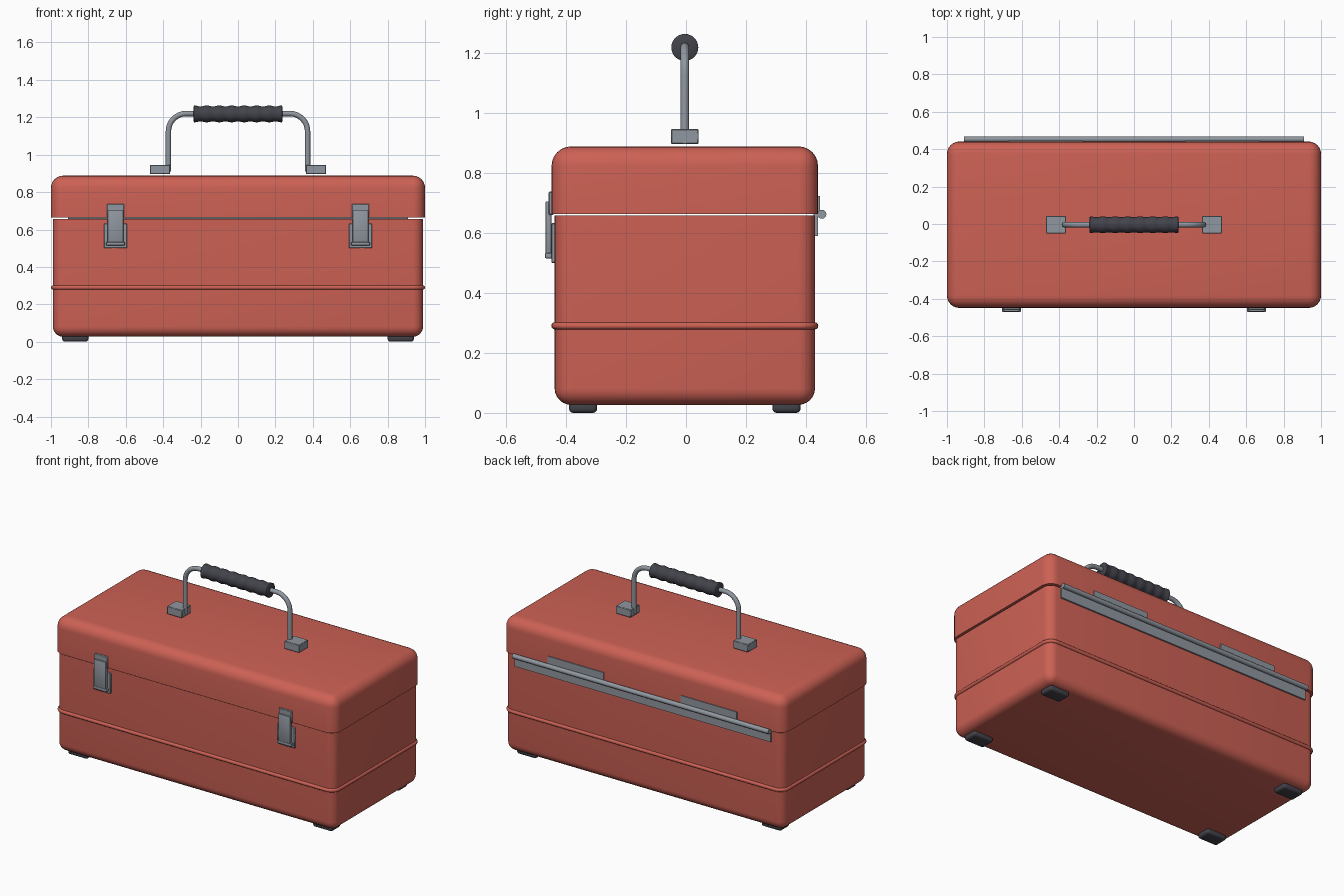
import bpy, bmesh, math
from mathutils import Vector

if "Cube" in bpy.data.objects:
    bpy.data.objects.remove(bpy.data.objects["Cube"])

YC = -0.004  # centre line of the case in y


def material(name, rgb):
    m = bpy.data.materials.new(name)
    m.diffuse_color = (*rgb, 1)
    m.use_nodes = True
    m.node_tree.nodes["Principled BSDF"].inputs["Base Color"].default_value = m.diffuse_color
    return m


RED = material("red paint", (0.61, 0.12, 0.09))
STEEL = material("grey steel", (0.28, 0.31, 0.35))
RUBBER = material("dark rubber", (0.055, 0.055, 0.07))


def finish(name, bm, mat, angle=40):
    bmesh.ops.recalc_face_normals(bm, faces=bm.faces)
    me = bpy.data.meshes.new(name)
    bm.to_mesh(me)
    bm.free()
    me.materials.append(mat)
    ob = bpy.data.objects.new(name, me)
    bpy.context.collection.objects.link(ob)
    bpy.ops.object.select_all(action='DESELECT')
    ob.select_set(True)
    bpy.context.view_layer.objects.active = ob
    bpy.ops.object.shade_smooth_by_angle(angle=math.radians(angle))
    return ob


def box(name, x, y, z, mat, r=0.0, seg=2, sharp=None):
    """Box from ranges; sharp='top'/'bottom' keeps that rim unrounded."""
    bm = bmesh.new()
    bmesh.ops.create_cube(bm, size=1)
    for v in bm.verts:
        v.co = Vector([a[0] + (c + 0.5) * (a[1] - a[0]) for a, c in zip((x, y, z), v.co)])
    if r:
        level = {'top': z[1], 'bottom': z[0]}.get(sharp)
        edges = [e for e in bm.edges
                 if level is None or not all(abs(v.co.z - level) < 1e-5 for v in e.verts)]
        bmesh.ops.bevel(bm, geom=edges, offset=r, segments=seg, profile=0.5, affect='EDGES')
    return finish(name, bm, mat)


def lathe_x(name, profile, y, z, mat, n=24):
    """Spin an (x, radius) profile about a line along x."""
    bm = bmesh.new()
    rings = [[bm.verts.new((px, y + r * math.cos(t * math.tau / n), z + r * math.sin(t * math.tau / n)))
              for t in range(n)] for px, r in profile]
    for a, b in zip(rings, rings[1:]):
        for i in range(n):
            bm.faces.new((a[i], a[(i + 1) % n], b[(i + 1) % n], b[i]))
    bm.faces.new(rings[0])
    bm.faces.new(rings[-1])
    return finish(name, bm, mat)


# Body and lid
box("body", (-0.99, 0.99), (YC - 0.434, YC + 0.434), (0.027, 0.657), RED, 0.055, 6, 'top')
box("lid", (-1, 1), (YC - 0.444, YC + 0.444), (0.663, 0.888), RED, 0.065, 6, 'bottom')

# Raised rib around the body: rounded outline, rounded edge
bm = bmesh.new()
levels = [(0.012 * math.sin(a), 0.012 * math.cos(a)) for a in
          [math.radians(d) for d in (-90, -60, -30, 0, 30, 60, 90)]]
rings = []
for dz, out in levels:
    ring = []
    for q in range(4):
        sx, sy = ((1, 1), (-1, 1), (-1, -1), (1, -1))[q]
        for k in range(7):
            a = math.radians(90 * q + 15 * k)
            r = 0.055 + out
            ring.append(bm.verts.new((sx * 0.933 + r * math.cos(a),
                                      YC + sy * 0.378 + r * math.sin(a), 0.29 + dz)))
    rings.append(ring)
for a, b in zip(rings, rings[1:]):
    for i in range(len(a)):
        j = (i + 1) % len(a)
        bm.faces.new((a[i], a[j], b[j], b[i]))
bm.faces.new(rings[0])
bm.faces.new(rings[-1])
finish("body_rib", bm, RED)

# Feet
for sx in (-1, 1):
    for sy in (-1, 1):
        cx, cy = sx * 0.87, YC + sy * 0.339
        box("foot", (cx - 0.07, cx + 0.07), (cy - 0.047, cy + 0.047), (0.0, 0.04), RUBBER, 0.014, 3)

# Latches on the front
for s in (-1, 1):
    c = s * 0.655
    box("latch_base", (c - 0.061, c + 0.061), (-0.449, -0.43), (0.5, 0.632), STEEL, 0.003, 1)
    box("latch_lever", (c - 0.042, c + 0.042), (-0.468, -0.448), (0.53, 0.705), STEEL, 0.004)
    box("latch_lip", (c - 0.05, c + 0.05), (-0.47, -0.445), (0.515, 0.533), STEEL, 0.004)
    box("latch_hook", (c - 0.046, c + 0.046), (-0.458, -0.44), (0.66, 0.737), STEEL, 0.003, 1)

# Hinge along the back
lathe_x("hinge_rod", [(-0.91, 0.015), (0.91, 0.015)], 0.453, 0.662, STEEL, 16)
box("hinge_body_leaf", (-0.91, 0.91), (0.425, 0.44), (0.59, 0.662), STEEL)
for s in (-1, 1):
    box("hinge_lid_leaf", (s * 0.473 - 0.2, s * 0.473 + 0.2), (0.435, 0.446), (0.66, 0.722), STEEL)

# Handle mounts
for s in (-1, 1):
    box("handle_mount", (s * 0.417 - 0.053, s * 0.417 + 0.053), (YC - 0.046, YC + 0.046),
        (0.896, 0.946), STEEL, 0.003, 1)

# Bent tube handle
ZT, XT, RB = 1.22, 0.372, 0.095
half = [Vector((-XT, YC, 0.91))]
for k in range(9):
    a = math.radians(180 - 90 * k / 8)
    half.append(Vector((-XT + RB + RB * math.cos(a), YC, ZT - RB + RB * math.sin(a))))
path = half + [Vector((-p.x, p.y, p.z)) for p in reversed(half)]
bm = bmesh.new()
rings = []
for i, p in enumerate(path):
    d = (path[min(i + 1, len(path) - 1)] - path[max(i - 1, 0)]).normalized()
    if i in (0, len(path) - 1):
        d = Vector((0, 0, 1 if i == 0 else -1))
    side = Vector((0, 1, 0))
    up = d.cross(side)
    rings.append([bm.verts.new(p + 0.0145 * (math.cos(t * math.tau / 16) * side + math.sin(t * math.tau / 16) * up))
                  for t in range(16)])
for a, b in zip(rings, rings[1:]):
    for i in range(16):
        bm.faces.new((a[i], a[(i + 1) % 16], b[(i + 1) % 16], b[i]))
bm.faces.new(rings[0])
bm.faces.new(rings[-1])
finish("handle_tube", bm, STEEL)

# Ribbed grip
profile = [(-0.238, 0.038)]
for k in range(57):
    profile.append((-0.234 + 0.468 * k / 56, 0.0425 + 0.0025 * math.cos(math.tau * k / 8)))
profile.append((0.238, 0.038))
lathe_x("handle_grip", profile, YC, 1.218, RUBBER, 28)
